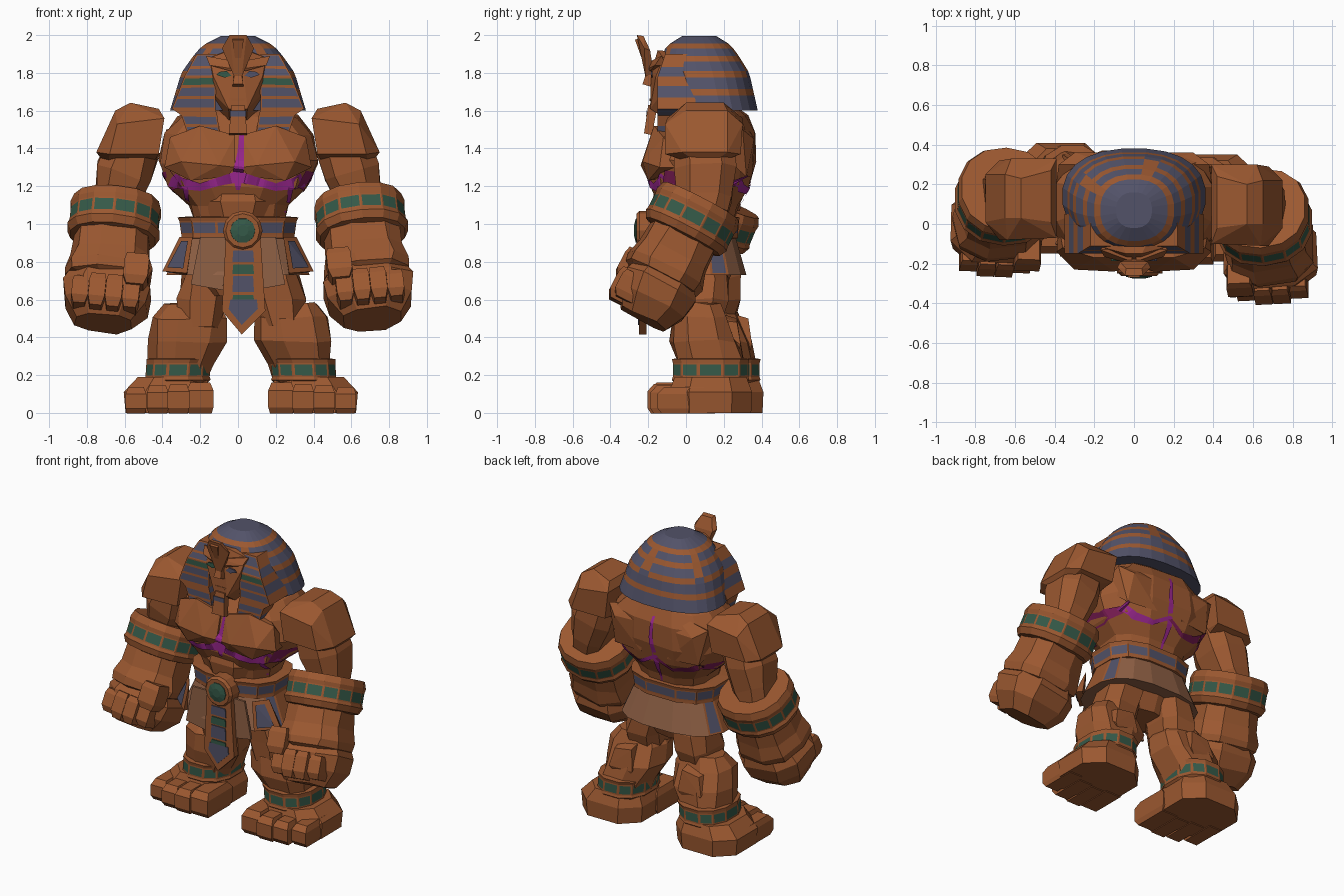
import bpy, bmesh, math, random
from mathutils import Vector, Matrix
from mathutils.bvhtree import BVHTree

random.seed(4)
COL = {"stone": (.33, .098, .03), "slate_blue": (.085, .085, .14), "green": (.035, .10, .065),
       "magenta": (.32, .02, .27), "dark_magenta": (.2, .012, .09), "tan_cloth": (.28, .12, .06)}
NAMES = list(COL)
ST, BL, GR, MG, DM, TN = range(6)
MATS = []
for k, c in COL.items():
    m = bpy.data.materials.new(k)
    m.diffuse_color = (*c, 1)
    MATS.append(m)


def finish(name, bm):
    bmesh.ops.recalc_face_normals(bm, faces=bm.faces[:])
    me = bpy.data.meshes.new(name)
    bm.to_mesh(me)
    bm.free()
    for m in MATS:
        me.materials.append(m)
    ob = bpy.data.objects.new(name, me)
    bpy.context.collection.objects.link(ob)
    return ob


def loft(name, rings, n=8, mat=ST, M=Matrix(), rule=None, pw=.75, jit=0.0):
    """Stack of rings (cx, cy, z, rx, ry). rule(row, side) gives a colour or (border, inner, width)."""
    bm = bmesh.new()
    top = max(abs(math.cos((i + .5) / n * math.tau)) for i in range(n)) ** pw
    f = lambda v: math.copysign(abs(v) ** pw, v) / top
    R = []
    for cx, cy, z, rx, ry in rings:
        ring = []
        for i in range(n):
            a = (i + .5) / n * math.tau
            p = Vector((cx + rx * f(math.cos(a)), cy + ry * f(math.sin(a)), z))
            p += Vector(random.uniform(-jit, jit) for _ in range(3))
            ring.append(bm.verts.new(M @ p))
        R.append(ring)
    inner = []
    for j in range(len(R) - 1):
        for i in range(n):
            k = (i + 1) % n
            fc = bm.faces.new((R[j][i], R[j][k], R[j + 1][k], R[j + 1][i]))
            c = rule(j, i) if rule else mat
            if isinstance(c, tuple):
                inner.append((fc, c))
                c = c[0]
            fc.material_index = c
    bm.faces.new(R[0]).material_index = mat
    bm.faces.new(R[-1]).material_index = mat
    bmesh.ops.recalc_face_normals(bm, faces=bm.faces[:])
    for fc, c in inner:
        bmesh.ops.inset_individual(bm, faces=[fc], thickness=c[2])
        fc.material_index = c[1]
    return finish(name, bm)


def hull(name, pts, mat=ST, s=1, off=(0, 0, 0), M=Matrix()):
    bm = bmesh.new()
    for x, y, z in pts:
        bm.verts.new(M @ (Vector((x * s, y, z)) + Vector(off)))
    r = bmesh.ops.convex_hull(bm, input=bm.verts[:])
    bmesh.ops.delete(bm, geom=[v for v in bm.verts if not v.link_faces], context='VERTS')
    bmesh.ops.dissolve_limit(bm, angle_limit=.03, verts=bm.verts[:], edges=bm.edges[:])
    for fc in bm.faces:
        fc.material_index = mat
    return finish(name, bm)


def both(pts):
    return [(x * s, y, z) for x, y, z in pts for s in (-1, 1)]


def block(name, c, size, top=.75, M=Matrix(), mat=ST):
    pts = []
    for z, k in ((-.5, .85), (-.3, 1), (.25, 1), (.5, top)):
        for x in (-.5, .5):
            for y in (-.5, .5):
                pts.append((c[0] + x * k * size[0], c[1] + y * k * size[1], c[2] + z * size[2]))
    return hull(name, pts, mat, M=M)


def plate(name, xz, y0, y1, mat, s=1):
    return hull(name, [(x, y, z) for x, z in xz for y in (y0, y1)], mat, s)


def sample(keys, zs):
    out = []
    for z in zs:
        for a, b in zip(keys, keys[1:]):
            if a[2] <= z <= b[2]:
                t = (z - a[2]) / (b[2] - a[2])
                out.append([p + (q - p) * t for p, q in zip(a, b)])
                break
    return out


def frame(p0, p1):
    d = (Vector(p1) - Vector(p0)).normalized()
    x = (Vector((1, 0, 0)) - d * d.x).normalized()
    M = Matrix((x, d.cross(x), d)).transposed().to_4x4()
    M.translation = p0
    return M


# torso, chest, belly
body = [loft("torso", [(0, .06, .98, .23, .18), (0, .06, 1.1, .26, .21), (0, .07, 1.2, .37, .25),
                       (0, .08, 1.33, .42, .28), (0, .1, 1.48, .4, .26), (0, .12, 1.57, .31, .2),
                       (0, .12, 1.62, .2, .14)], 12, jit=.012),
        loft("belly", [(0, -.05, 1.0, .13, .11), (0, -.05, 1.12, .18, .13), (0, -.04, 1.2, .15, .12)], 8)]
for s in (-1, 1):
    body.append(hull("chest_plate", [(.015, -.17, 1.47), (.015, -.215, 1.3), (.06, -.2, 1.25), (.1, -.24, 1.31),
                (.3, -.23, 1.33), (.39, -.14, 1.3), (.36, -.12, 1.46), (.2, -.17, 1.52), (.25, -.2, 1.23),
                (.38, 0, 1.3), (.2, 0, 1.5), (.1, 0, 1.26), (.015, 0, 1.4)], ST, s))
    body.append(hull("shoulder_blade", [(.06, .36, 1.46), (.3, .36, 1.45), (.1, .35, 1.25), (.32, .32, 1.25),
                (.38, .3, 1.5), (.1, .3, 1.56), (.4, .15, 1.4), (.1, .15, 1.4)], ST, s))

# glowing cracks, laid on the body surface
V, P = [], []
for o in body:
    b = len(V)
    V += [v.co.copy() for v in o.data.vertices]
    P += [[b + i for i in p.vertices] for p in o.data.polygons]
tree = BVHTree.FromPolygons(V, P)


def crack(path, axis, sign, mat=MG):
    pts = [Vector(a).lerp(Vector(b), t / 8) for a, b in zip(path, path[1:]) for t in range(8)] + [Vector(path[-1])]
    d = Vector((0, 0, 0))
    d[axis] = -sign
    bm = bmesh.new()
    prev = None
    for i, p in enumerate(pts):
        t = pts[min(i + 1, len(pts) - 1)] - pts[max(i - 1, 0)]
        nrm = Vector((-t.y, t.x)).normalized() * p.z
        row = []
        for k in (-1, 1):
            u, z = p.x + nrm.x * k, p.y + nrm.y * k
            o = Vector((u, 0, z)) if axis == 1 else Vector((0, u, z))
            hit = tree.ray_cast(o - d * 2, d)[0]
            if hit:
                row.append(bm.verts.new(hit - d * .007))
        if prev and len(row) == 2:
            bm.faces.new((prev[0], prev[1], row[1], row[0])).material_index = mat
        prev = row if len(row) == 2 else None
    finish("glowing_crack", bm)


crack([(.02, 1.48, .012), (.015, 1.38, .018), (0, 1.26, .03), (0, 1.18, .01)], 1, -1)
crack([(0, 1.54, .008), (.01, 1.38, .016), (-.01, 1.2, .02), (0, 1.04, .006)], 1, 1)
for s in (-1, 1):
    crack([(0, 1.25, .03), (s * .1, 1.225, .022), (s * .2, 1.195, .02), (s * .3, 1.215, .03), (s * .39, 1.25, .045)], 1, -1)
    crack([(s * .28, 1.2, .015), (s * .27, 1.13, .01), (s * .25, 1.06, .004)], 1, -1)
    crack([(0, 1.24, .012), (s * .12, 1.17, .013), (s * .24, 1.19, .02), (s * .33, 1.24, .02)], 1, 1, MG if s > 0 else DM)
    crack([(-.12, 1.24, .045), (0, 1.22, .05), (.12, 1.2, .035), (.26, 1.22, .02)], 0, s, DM)

# headdress with stripes
dome = [(0, .14, 1.6, .36, .24), (0, .1, 1.8, .3, .235), (0, .07, 1.92, .215, .19), (0, .07, 1.97, .15, .14), (0, .07, 1.995, .09, .09)]
zs = [1.6, 1.68, 1.715, 1.775, 1.81, 1.86, 1.89, 1.93, 1.955, 1.995]


def stripe(j, i):
    blue = j % 2 == 0
    if i in (4, 9, 14, 19) and j in (3, 4, 6):
        blue = not blue
    return BL if blue else ST


loft("headdress", sample(dome, zs), 24, BL, rule=stripe, pw=.85)
lap = [(.18, -.1, 1.47, .085, .05), (.205, -.09, 1.575, .095, .06), (.235, -.05, 1.61, .115, .1),
       (.2, -.05, 1.78, .085, .1), (.16, -.03, 1.9, .06, .08)]
for s in (-1, 1):
    loft("headdress_flap", [(s * a, *b) for a, *b in sample(lap, [1.47, 1.52, 1.575, 1.61, 1.67, 1.73, 1.78, 1.83, 1.9])],
         4, rule=lambda j, i: (ST, GR if j == 5 else BL, .011) if i == 2 and j != 2
         else (BL if i in (1, 3) and j % 2 == 0 else ST))
# face
hull("face", both([(.15, -.12, 1.88), (.13, -.16, 1.78), (.14, -.12, 1.7), (.05, -.19, 1.61), (.045, -.1, 1.55),
                   (.14, .05, 1.9), (.12, .05, 1.58), (.03, -.185, 1.8), (.04, -.15, 1.92)]))
hull("nose", both([(.028, -.23, 1.74), (.012, -.2, 1.83), (.03, -.18, 1.725), (.015, -.17, 1.84)]))
plate("mouth", [(-.04, 1.665), (.04, 1.665), (.03, 1.65), (-.03, 1.65)], -.192, -.17, ST)
hull("chin_beard", both([(.035, -.2, 1.63), (.035, -.15, 1.63), (.048, -.222, 1.48), (.048, -.18, 1.47)]))
plate("beard_band", [(-.042, 1.6), (.042, 1.6), (.042, 1.57), (-.042, 1.57)], -.213, -.208, BL)
for s in (-1, 1):
    plate("eye", [(.035, 1.785), (.06, 1.81), (.1, 1.805), (.115, 1.79), (.07, 1.775)], -.186, -.177, GR if s < 0 else BL, s)
    hull("brow", [(.01, -.205, 1.82), (.01, -.19, 1.86), (.15, -.165, 1.84), (.17, -.13, 1.89), (.15, -.1, 1.84), (.01, -.12, 1.86), (.04, -.19, 1.81)], ST, s)
hull("forehead_serpent", both([(.045, -.26, 2.0), (.04, -.225, 1.995), (.085, -.22, 1.93), (.07, -.19, 1.92),
                               (.02, -.215, 1.78), (.02, -.17, 1.79)]))
hull("serpent_snout", both([(.03, -.27, 1.975), (.03, -.23, 1.99), (.012, -.225, 1.85), (.012, -.2, 1.85)]))

# arms
for s in (-1, 1):
    side = "left" if s > 0 else "right"
    oy, oz = (0, 0) if s > 0 else (.03, 0)
    hull(side + "_shoulder", [(.42, -.02, 1.61), (.42, .24, 1.61), (.57, 0, 1.642), (.57, .2, 1.642), (.65, 0, 1.6),
         (.65, .22, 1.6), (.39, -.1, 1.56), (.39, .3, 1.56), (.64, -.11, 1.53), (.62, .3, 1.53), (.75, -.02, 1.38),
         (.75, .22, 1.38), (.68, -.11, 1.37), (.68, .29, 1.37), (.42, -.1, 1.37), (.42, .29, 1.37), (.69, .1, 1.3),
         (.45, .1, 1.32)], ST, s, (0, oy, 0))
    M = frame((s * .55, .1 + oy, 1.42), (s * .665, .1 + oy * 2, 1.06))
    loft(side + "_upper_arm", [(0, 0, 0, .14, .15), (0, 0, .15, .15, .16), (0, 0, .3, .12, .14), (0, 0, .38, .1, .12)], 8, M=M, jit=.01)
    M = frame((.64, .07, 1.1), (.71, -.24, .5)) if s > 0 else frame((-.645, .17, 1.1), (-.715, -.1, .45))
    loft(side + "_bracer", [(0, 0, -.02, .17, .17), (0, 0, -.02, .225, .22), (0, 0, .025, .24, .235), (0, 0, .05, .235, .23),
         (0, 0, .13, .235, .23), (0, 0, .15, .245, .235), (0, 0, .19, .225, .215), (0, 0, .2, .18, .17)], 14, M=M,
         rule=lambda j, i: (ST, GR, .011) if j == 3 else ST, pw=.9)
    loft(side + "_forearm", [(0, 0, .15, .2, .19), (0, 0, .3, .215, .2), (0, 0, .385, .235, .22), (0, 0, .43, .23, .21), (0, 0, .45, .19, .18)], 9, M=M, jit=.008)
    loft(side + "_fist", [(0, -.01, .4, .19, .17), (0, -.01, .48, .235, .2), (0, -.01, .58, .22, .19), (0, -.01, .675, .15, .13)], 8, M=M, jit=.008)
    for i in range(4):
        x = -.135 + .09 * i
        block(side + "_finger", (x, .15 - abs(x) * .25, .57), (.088, .16, .19 - abs(x) * .3), .7, M)
    block(side + "_thumb", (-s * .15, .17, .44), (.13, .13, .17), .7, M)

# belt, buckle, skirt and front cloth
loft("pelvis", [(0, .06, .62, .14, .13), (0, .06, .75, .25, .18), (0, .06, .96, .25, .19)], 10)
loft("belt", [(0, .05, .92, .27, .2), (0, .05, .925, .3, .225), (0, .05, .945, .3, .225), (0, .05, 1.015, .31, .23),
              (0, .05, 1.035, .32, .235), (0, .05, 1.04, .26, .19)], 12, rule=lambda j, i: (ST, BL, .01) if j == 2 else ST)


def skirt_rule(j, i):
    if i in (0, 6, 8, 14):
        return (ST, BL, .018)
    return ST if i in (7, 15) else TN


loft("skirt", [(0, .05, .94, .29, .21), (0, .05, .73, .38, .27)], 16, TN, rule=skirt_rule)
for s in (-1, 1):
    plate("front_apron", [(.06, .93), (.2, .93), (.25, .68), (.08, .65)], -.215, -.2, TN, s)
    hull("side_panel", [(.26, -.16, .93), (.24, -.19, .93), (.31, -.1, .93), (.27, -.21, .74), (.4, -.1, .75), (.27, -.17, .73), (.37, -.06, .75)], ST, s)
    hull("side_panel_inlay", [(.265, -.188, .91), (.3, -.137, .91), (.29, -.207, .765), (.375, -.135, .77)], BL, s)
hull("buckle", [(.025 + r * math.cos(a), y, .965 + r * math.sin(a)) for a in [i * math.tau / 12 for i in range(12)]
                for r, y in ((.105, -.17), (.105, -.245), (.09, -.262))])
hull("buckle_gem", [(.025 + r * math.cos(a), y, .965 + r * math.sin(a)) for a in [i * math.tau / 10 for i in range(10)]
                    for r, y in ((.068, -.25), (.066, -.266), (.03, -.275))], GR)
plate("front_cloth", [(-.065, .92), (.12, .92), (.145, .54), (.02, .415), (-.085, .54)], -.25, -.21, ST)
for a, b, c in ((.86, .8, BL), (.785, .735, GR), (.725, .64, BL), (.625, .6, GR)):
    plate("cloth_inlay", [(-.025, a), (.08, a), (.085, b), (-.03, b)], -.256, -.248, c)
plate("cloth_inlay_tip", [(-.04, .6), (.1, .6), (.105, .55), (.02, .465), (-.05, .55)], -.255, -.248, BL)

# legs and feet
for s in (-1, 1):
    side = "left" if s > 0 else "right"
    dy = 0 if s > 0 else .06
    dx = .03 if s > 0 else 0
    S = lambda rings: [(s * (x + dx), y + dy, z, a, b) for x, y, z, a, b in rings]
    loft(side + "_thigh", S([(.2, .06, .46, .11, .12), (.19, .07, .6, .13, .15), (.16, .07, .72, .13, .15), (.14, .06, .82, .12, .13)]), 8, jit=.012)
    loft(side + "_shin", S([(.31, .13, .16, .14, .16), (.3, .13, .26, .17, .18), (.265, .1, .38, .205, .185),
                            (.255, .08, .5, .195, .15), (.25, .09, .58, .14, .1)]), 9, jit=.012)
    hull(side + "_calf", [(.2, .27, .5), (.33, .27, .48), (.18, .29, .36), (.36, .29, .36), (.27, .25, .25), (.2, .1, .55), (.36, .1, .5), (.27, .1, .3)],
         ST, s, (s * dx, dy, 0))
    loft(side + "_anklet", S([(.32, .13, .16, .16, .19), (.32, .13, .175, .175, .205), (.32, .13, .19, .17, .2), (.315, .13, .265, .17, .2),
                              (.31, .13, .285, .175, .205), (.3, .13, .29, .14, .17)]), 12,
         rule=lambda j, i: (ST, GR, .013) if j == 2 else ST, pw=.85)
    loft(side + "_foot", S([(.37, .13, 0, .225, .215), (.37, .13, .11, .235, .22), (.35, .13, .19, .18, .19)]), 8)
    for i, (w, f) in enumerate(((.14, -.19), (.115, -.205), (.115, -.19), (.11, -.15))):
        x = (.2, .315, .425, .54)[i] + dx
        block(side + "_toe", (s * x, f + .14 + dy * .7, .078 - i * .004), (w, .28, .165 - i * .008), .75)
